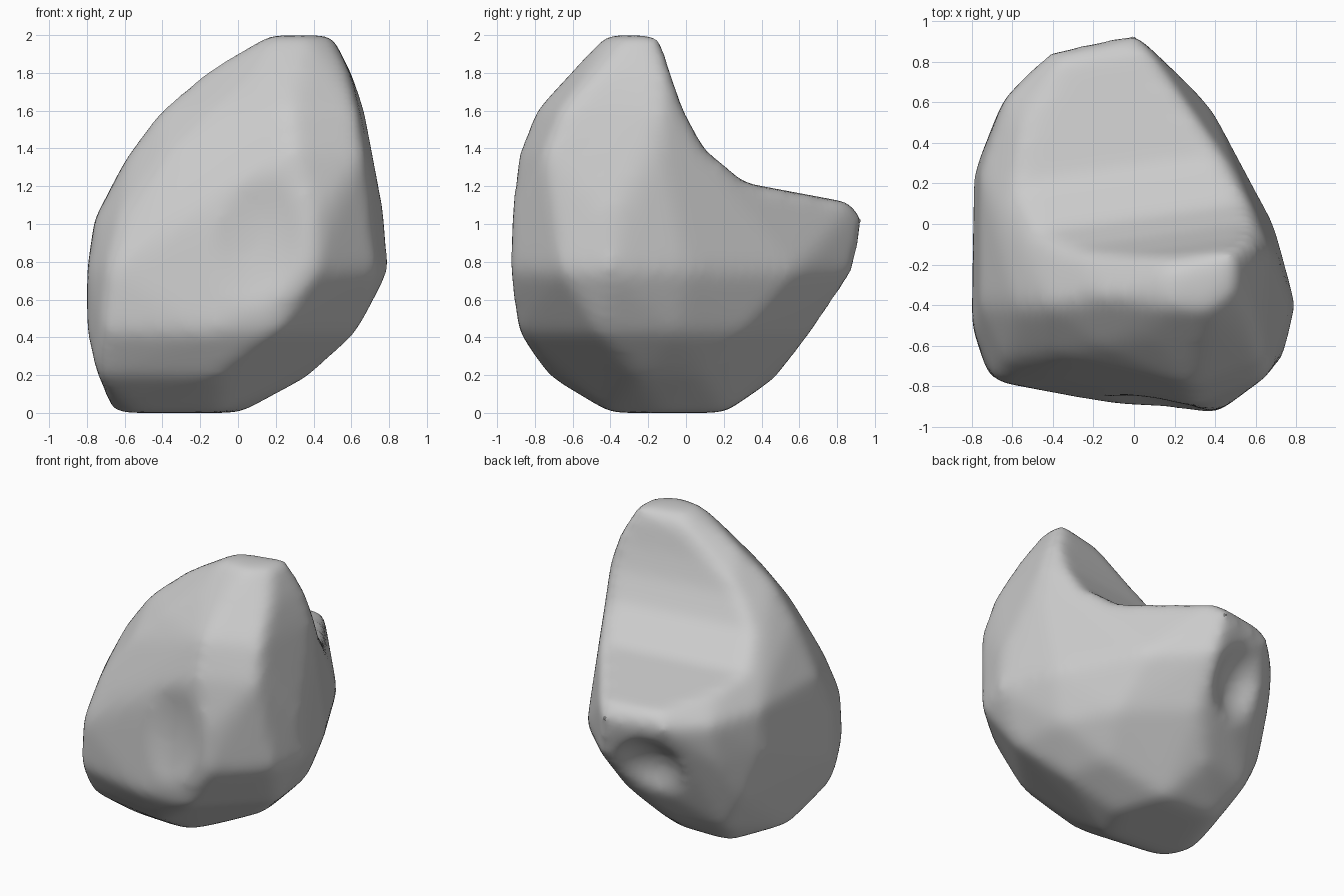
import bpy
import bmesh
from math import radians
from mathutils import Matrix

default_cube = bpy.data.objects.get("Cube")
if default_cube:
    bpy.data.objects.remove(default_cube, do_unlink=True)


def add_object(name, bm):
    """Turn a bmesh into a linked object."""
    bmesh.ops.recalc_face_normals(bm, faces=bm.faces[:])
    mesh = bpy.data.meshes.new(name)
    bm.to_mesh(mesh)
    bm.free()
    obj = bpy.data.objects.new(name, mesh)
    bpy.context.scene.collection.objects.link(obj)
    return obj


def hull_of_levels(name, levels):
    """Wrap a convex skin around corner points given level by level."""
    bm = bmesh.new()
    for height, corners in levels.items():
        for x, y in corners:
            bm.verts.new((x, y, height))
    result = bmesh.ops.convex_hull(bm, input=bm.verts[:])
    loose = {v for v in result["geom_interior"] if isinstance(v, bmesh.types.BMVert)}
    bmesh.ops.delete(bm, geom=list(loose), context="VERTS")
    return add_object(name, bm)


def prism_along_x(name, profile, half_width):
    """Extrude a side profile of (y, z) points across the width."""
    bm = bmesh.new()
    face = bm.faces.new([bm.verts.new((-half_width, y, z)) for y, z in profile])
    extruded = bmesh.ops.extrude_face_region(bm, geom=[face])
    moved = [g for g in extruded["geom"] if isinstance(g, bmesh.types.BMVert)]
    bmesh.ops.translate(bm, verts=moved, vec=(2 * half_width, 0, 0))
    return add_object(name, bm)


def ellipsoid(name, centre, radii):
    bm = bmesh.new()
    place = Matrix.Translation(centre) @ Matrix.Diagonal((*radii, 1))
    bmesh.ops.create_icosphere(bm, subdivisions=4, radius=1, matrix=place)
    return add_object(name, bm)


# Boulder: main corners from the flat foot to the leaning peak
boulder = hull_of_levels("boulder", {
    .01: [(-.66, -.2), (-.55, -.38), (-.1, -.4), (.02, -.15), (-.1, .2), (-.5, .2)],
    .2: [(-.74, -.6), (-.1, -.72), (.37, -.25), (.3, .08), (-.2, .48), (-.6, .4)],
    .43: [(-.79, -.5), (-.71, -.75), (-.15, -.87), (.2, -.87), (.62, -.45),
          (.57, -.05), (.4, .3), (0, .65), (-.38, .54), (-.72, .38)],
    .75: [(-.79, -.5), (-.68, -.77), (.4, -.93), (.73, -.65), (.79, -.4),
          (.68, 0), (.37, .58), (.05, .88), (-.35, .73), (-.65, .58), (-.78, .25)],
    1.02: [(-.75, -.4), (-.62, -.68), (-.45, -.76), (.4, -.92), (.68, -.7),
           (.77, -.4), (.62, 0), (.29, .54), (0, .93), (-.42, .84), (-.63, .62),
           (-.75, .25)],
    1.1: [(.05, .88), (-.35, .82), (-.58, .45), (-.69, .05)],
    1.37: [(-.57, -.4), (-.38, -.64), (.3, -.88), (.66, -.74), (.69, -.14)],
    1.6: [(-.4, -.4), (-.15, -.6), (.28, -.79), (.63, -.65), (.66, -.12)],
    1.8: [(-.17, -.35), (.1, -.55), (.58, -.47), (.59, -.12)],
    1.99: [(.17, -.4), (.36, -.42), (.49, -.32), (.49, -.16), (.18, -.25)],
})

# Scoop behind the peak leaves the rear ledge
scoop = prism_along_x("scoop_cutter", [
    (-.15, 2.1), (-.13, 1.95), (-.08, 1.75), (-.02, 1.58), (.09, 1.39),
    (.32, 1.21), (.9, 1.11), (1.3, 1.04), (1.3, 2.1)], 1.5)
scoop.rotation_euler.z = radians(8)
scoop.location.y = -.07

# Shallow dents down the front and under the ledge
cutters = [
    scoop,
    ellipsoid("front_hollow_cutter", (.02, -1.33, 1), (.6, .5, .95)),
    ellipsoid("rear_hollow_cutter", (-.3, 1.11, .58), (.36, .5, .4)),
]
for cutter in cutters:
    cutter.hide_render = True
    cut = boulder.modifiers.new(cutter.name, "BOOLEAN")
    cut.operation = "DIFFERENCE"
    cut.solver = "EXACT"
    cut.object = cutter

# Weathering: even skin, worn edges, slight swell
remesh = boulder.modifiers.new("Even skin", "REMESH")
remesh.mode = "VOXEL"
remesh.voxel_size = .03
worn = boulder.modifiers.new("Worn edges", "SMOOTH")
worn.factor = .5
worn.iterations = 24
swell = boulder.modifiers.new("Swell", "DISPLACE")
swell.strength = .01
swell.mid_level = 0

# Bake the modifiers and drop the cutters
bpy.context.view_layer.update()
depsgraph = bpy.context.evaluated_depsgraph_get()
boulder.data = bpy.data.meshes.new_from_object(boulder.evaluated_get(depsgraph))
boulder.modifiers.clear()
for cutter in cutters:
    bpy.data.objects.remove(cutter, do_unlink=True)

# Plain grey stone
stone = bpy.data.materials.new("grey_stone")
stone.use_nodes = True
grey = (.6, .6, .6, 1)
stone.diffuse_color = grey
stone.node_tree.nodes["Principled BSDF"].inputs["Base Color"].default_value = grey
boulder.data.materials.clear()
boulder.data.materials.append(stone)

bpy.ops.object.select_all(action="DESELECT")
boulder.select_set(True)
bpy.context.view_layer.objects.active = boulder
bpy.ops.object.shade_smooth_by_angle()
